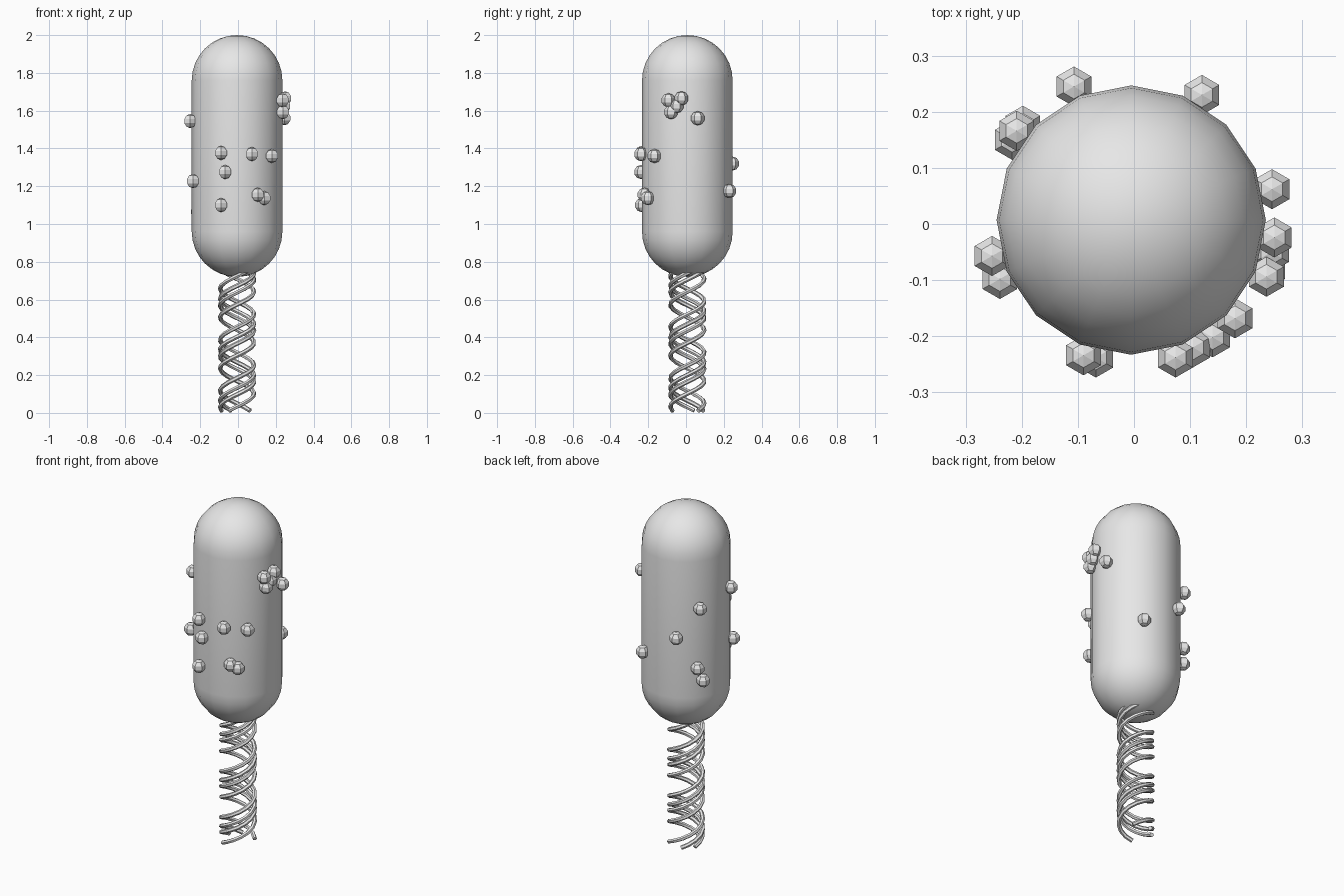
import bpy, bmesh, math
from mathutils import Matrix

cube = bpy.data.objects.get("Cube")
if cube:
    bpy.data.objects.remove(cube, do_unlink=True)

# Single grey material
grey = bpy.data.materials.new("plain grey")
grey.use_nodes = True
grey.diffuse_color = (0.8, 0.8, 0.8, 1)
grey.node_tree.nodes["Principled BSDF"].inputs["Base Color"].default_value = (0.8, 0.8, 0.8, 1)

CX, CY = -0.005, 0.007      # body axis
R = 0.24                    # body radius
Z_LOW, Z_HIGH = 0.96, 1.76  # centres of the two domes


def make_object(name, bm, smooth):
    mesh = bpy.data.meshes.new(name)
    bm.to_mesh(mesh)
    bm.free()
    mesh.materials.append(grey)
    for p in mesh.polygons:
        p.use_smooth = smooth
    obj = bpy.data.objects.new(name, mesh)
    bpy.context.collection.objects.link(obj)
    return obj


# Capsule body: a sphere whose equator is split and stretched into a cylinder
bm = bmesh.new()
rings = 8
profile = [(R * math.sin(a), Z_LOW - R * math.cos(a))
           for a in (i * math.pi / 2 / rings for i in range(rings + 1))]
profile += [(r, Z_LOW + Z_HIGH - z) for r, z in reversed(profile)]
verts = [bm.verts.new((CX + r, CY, z)) for r, z in profile]
edges = [bm.edges.new(pair) for pair in zip(verts, verts[1:])]
bmesh.ops.spin(bm, geom=verts + edges, cent=(CX, CY, 0), axis=(0, 0, 1),
               angle=2 * math.pi, steps=16)
bmesh.ops.remove_doubles(bm, verts=bm.verts, dist=1e-4)
bmesh.ops.recalc_face_normals(bm, faces=bm.faces)
make_object("capsule_body", bm, True)

# Small faceted beads studding the body
beads = [
    (-0.107, 0.245, 1.32), (0.121, 0.23, 1.175),
    (-0.209, 0.166, 1.49), (-0.198, 0.175, 1.14), (-0.217, 0.15, 1.065),
    (0.246, 0.062, 1.56), (0.25, -0.024, 1.665), (0.245, -0.05, 1.624),
    (0.238, -0.08, 1.592), (0.236, -0.094, 1.655),
    (0.18, -0.168, 1.36), (0.14, -0.202, 1.137), (0.105, -0.22, 1.155),
    (0.074, -0.238, 1.37), (-0.09, -0.234, 1.376), (-0.068, -0.238, 1.275),
    (-0.09, -0.234, 1.10), (-0.253, -0.057, 1.545), (-0.239, -0.098, 1.227),
]
for i, pos in enumerate(beads):
    bm = bmesh.new()
    bmesh.ops.create_uvsphere(bm, u_segments=6, v_segments=5, radius=0.0375,
                              matrix=Matrix.Translation(pos))
    make_object(f"bead_{i + 1}", bm, False)

# Four intertwined helical wires below the body
COIL_R, WIRE_R, PITCH = 0.09, 0.012, 0.27
Z0, Z1, STEPS = 0.012, 0.75, 40
for i, start in enumerate((225, 140, 93, 24)):
    curve = bpy.data.curves.new(f"coil_wire_{i + 1}", "CURVE")
    curve.dimensions = "3D"
    curve.bevel_depth = WIRE_R
    curve.bevel_resolution = 1
    curve.use_fill_caps = True
    spline = curve.splines.new("POLY")
    spline.points.add(STEPS)
    for k, point in enumerate(spline.points):
        z = Z0 + (Z1 - Z0) * k / STEPS
        a = math.radians(start) + 2 * math.pi * z / PITCH
        point.co = (CX + COIL_R * math.cos(a), CY + COIL_R * math.sin(a), z, 1)
    curve.materials.append(grey)
    wire = bpy.data.objects.new(f"coil_wire_{i + 1}", curve)
    bpy.context.collection.objects.link(wire)
    bpy.ops.object.select_all(action="DESELECT")
    wire.select_set(True)
    bpy.context.view_layer.objects.active = wire
    bpy.ops.object.convert(target="MESH")
    bpy.ops.object.shade_smooth_by_angle(angle=math.radians(30))
